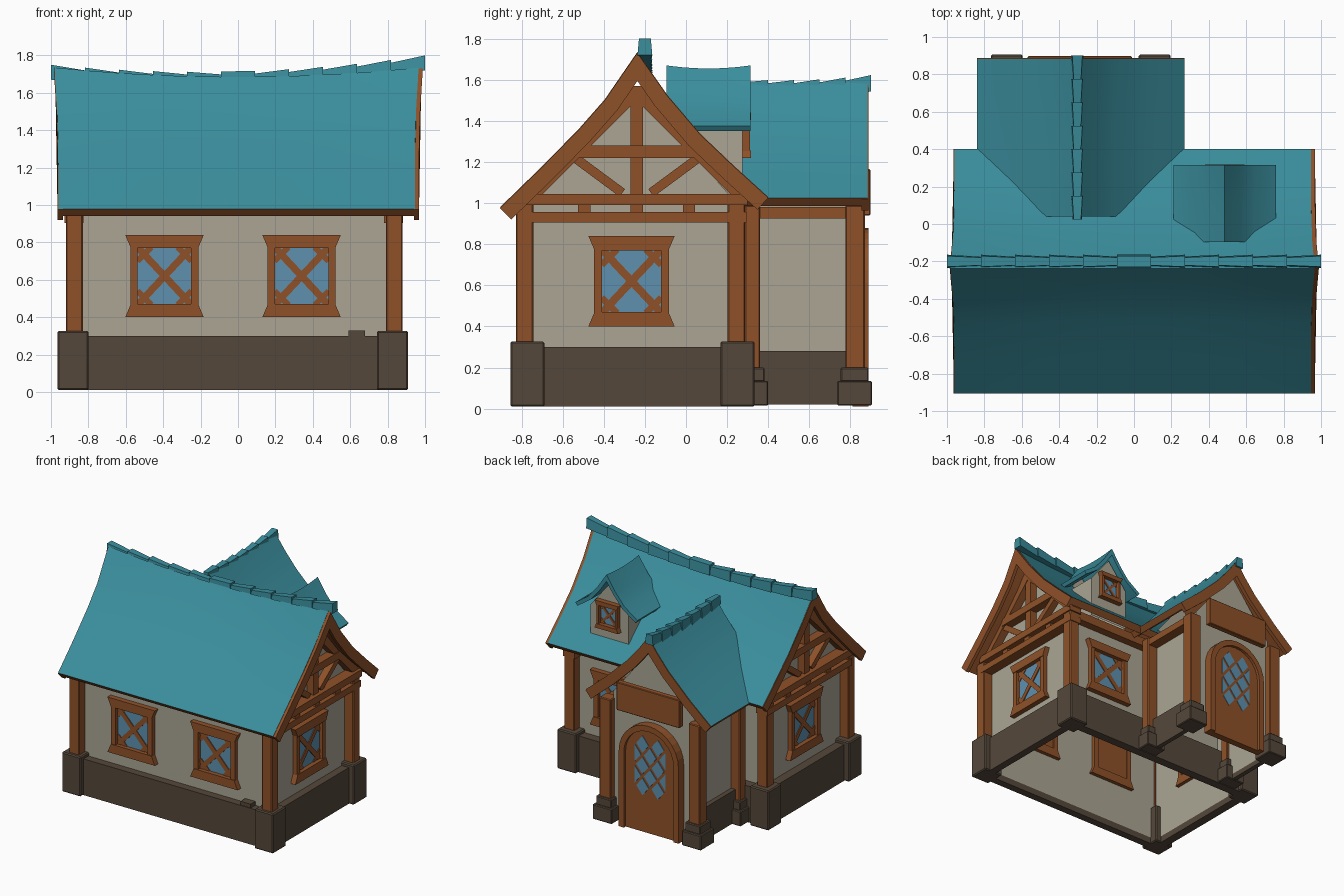
import bpy, bmesh
from math import radians, sin, cos, pi
from mathutils import Matrix, Vector

old = bpy.data.objects.get("Cube")
if old:
    bpy.data.objects.remove(old, do_unlink=True)


def material(name, rgb):
    m = bpy.data.materials.new(name)
    m.use_nodes = True
    m.diffuse_color = (*rgb, 1)
    m.node_tree.nodes["Principled BSDF"].inputs["Base Color"].default_value = (*rgb, 1)
    return m


TEAL = material("teal_roof", (.043, .272, .338))
CREAM = material("cream_plaster", (.405, .375, .295))
WOOD = material("brown_wood", (.275, .083, .022))
STONE = material("dark_stone", (.09, .064, .043))
GLASS = material("blue_glass", (.112, .28, .425))


def finish(name, bm, mats, bevel=0, smooth=False):
    bmesh.ops.recalc_face_normals(bm, faces=bm.faces)
    mesh = bpy.data.meshes.new(name)
    bm.to_mesh(mesh)
    bm.free()
    for m in mats:
        mesh.materials.append(m)
    ob = bpy.data.objects.new(name, mesh)
    bpy.context.collection.objects.link(ob)
    if bevel:
        mod = ob.modifiers.new("bevel", "BEVEL")
        mod.width, mod.segments = bevel, 1
    if smooth:
        bpy.ops.object.select_all(action="DESELECT")
        ob.select_set(True)
        bpy.context.view_layer.objects.active = ob
        bpy.ops.object.shade_smooth_by_angle(angle=radians(30))


def frame(x, y, z, deg):
    """Wall frame: u runs along the wall, v up, depth outward (front at 0 degrees)."""
    return Matrix.Translation((x, y, z)) @ Matrix.Rotation(radians(deg), 4, "Z")


def prism(bm, fr, pts, d0, d1, mat=0):
    a, b = ([bm.verts.new(fr @ Vector((u, -d, v))) for u, v in pts] for d in (d0, d1))
    faces = [bm.faces.new(a), bm.faces.new(b[::-1])]
    for i in range(len(pts)):
        j = (i + 1) % len(pts)
        faces.append(bm.faces.new((a[i], b[i], b[j], a[j])))
    for f in faces:
        f.material_index = mat


def rect(u0, u1, v0, v1):
    return [(u0, v0), (u1, v0), (u1, v1), (u0, v1)]


def bar(p, q, w):
    p, q = Vector(p), Vector(q)
    n = (q - p).orthogonal().normalized() * w / 2
    return [tuple(c) for c in (p + n, q + n, q - n, p - n)]


WORLD = frame(0, 0, 0, 0)


def boxes(name, mat, items, bevel=0):
    bm = bmesh.new()
    for x0, x1, y0, y1, z0, z1 in items:
        prism(bm, WORLD, rect(x0, x1, z0, z1), -y0, -y1)
    finish(name, bm, [mat], bevel)


def shell(name, fr, half, base, eave, peak, d0, d1):
    """Gabled plaster walls, open underneath and towards the roof."""
    bm = bmesh.new()
    prism(bm, fr, [(-half, base), (half, base), (half, eave), (0, peak), (-half, eave)], d0, d1)
    bm.normal_update()
    flat = [f for f in bm.faces if abs(f.normal.z) > .1]
    bmesh.ops.delete(bm, geom=flat, context="FACES")
    finish(name, bm, [CREAM])


def inset_profile(prof, thick):
    """Underside of a profile, offset square to its slopes."""
    pts = [Vector(p) for p in prof]
    normals = [Vector((q.y - p.y, p.x - q.x)).normalized() for p, q in zip(pts, pts[1:])]
    under = []
    for p, m, n in zip(pts, normals[:1] + normals, normals + normals[-1:]):
        mid = (m + n).normalized()
        under.append(tuple(p + mid * thick / mid.dot(m)))
    return under


def roof(name, axis, prof, a0, a1, thick, mats, sag=0, flare=0, steps=1):
    """Curved gable profile swept along an axis, sagging mid-ridge."""
    bm = bmesh.new()
    low, top = min(z for _, z in prof), max(z for _, z in prof)
    loop = prof + inset_profile(prof, thick)[::-1]
    rings = []
    for k in range(steps + 1):
        s = k / steps
        ring = []
        for o, z in loop:
            h = max(0, (z - low) / (top - low))
            a = (a0 + (a1 - a0) * s) * (1 + flare * h ** 3)
            zz = z - sag * (1 - (2 * s - 1) ** 2) * h * h
            ring.append(bm.verts.new((a, o, zz) if axis == "x" else (o, a, zz)))
        rings.append(ring)
    for r, t in zip(rings, rings[1:]):
        for i in range(len(loop)):
            j = (i + 1) % len(loop)
            f = bm.faces.new((r[i], r[j], t[j], t[i]))
            f.material_index = 0 if i < len(prof) - 1 else 1
    for ring in (rings[0], rings[-1]):
        bm.faces.new(ring).material_index = 1
    finish(name, bm, mats, smooth=True)


def mirrored(centre, half):
    """Full profile from eave-to-ridge half points."""
    return [(centre - o, z) for o, z in half] + [(centre + o, z) for o, z in half[-2::-1]]


def ridge(name, axis, centre, a0, a1, n, height, wide):
    """Row of tapered ridge tiles following a height curve."""
    bm = bmesh.new()
    step = (a1 - a0) / n
    for k in range(n):
        ends = []
        for s, w, lift in ((0, wide, .03), (1, wide * .72, .015)):
            a = a0 + (k + s) * step
            if a > (a0 + a1) / 2 and axis == "x":
                w, lift = wide * (.72 + .28 * s), .015 + .015 * s
            z = height(a)
            quad = [(-w, z - .05), (w, z - .05), (w * .8, z + lift), (-w * .8, z + lift)]
            ends.append([bm.verts.new((a, centre + o, h) if axis == "x" else (centre + o, a, h))
                         for o, h in quad])
        p, q = ends
        bm.faces.new(p)
        bm.faces.new(q[::-1])
        for i in range(4):
            bm.faces.new((p[i], q[i], q[i - 3], p[i - 3]))
    finish(name, bm, [TEAL])


def window(name, fr, s=1):
    """Flared frame with wooden back, glass and diagonal lattice."""
    bm = bmesh.new()

    def add(pts, d0, d1, mat):
        prism(bm, fr, [(u * s, v * s) for u, v in pts], d0, d1, mat)
    add(rect(-.15, .15, -.16, .16), -.02, -.005, 0)
    add(rect(-.15, .15, -.16, .16), -.004, .006, 1)
    for m in (-1, 1):
        add([(-.21, .22 * m), (.21, .22 * m), (.18, .15 * m), (-.18, .15 * m)], -.03, .042, 0)
        add(rect(.143 * m, .182 * m, -.155, .155), -.03, .036, 0)
        add(bar((-.145, -.155 * m), (.145, .155 * m), .038), 0, .013, 0)
        for n in (-1, 1):
            add(bar((.07 * m, .155 * n), (.145 * m, .08 * n), .032), 0, .012, 0)
    finish(name, bm, [WOOD, GLASS])


# Stone footing: ring walls, corner blocks, porch walls and stepped porch blocks
boxes("stone_base", STONE, [
    (-.92, .865, -.815, -.753, .01, .3), (-.92, .865, .223, .295, .01, .3),
    (-.92, -.848, -.76, .23, .01, .3), (.803, .865, -.76, .23, .01, .3),
    (-.69, -.652, .28, .8, .02, .28), (.072, .11, .28, .8, .02, .28),
    (.59, .68, -.81, -.75, .29, .33)])
boxes("corner_blocks", STONE, [(x, x + .167, y, y + .167, .01, .327)
                               for x in (-.965, .743) for y in (-.855, .167)], .008)
steps = []
for x in (-.68, .11):
    for r, z0, z1 in ((.085, .015, .135), (.068, .13, .2)):
        steps.append((x - r, x + r, .82 - r, .82 + r, z0, z1))
        steps.append((x - r, x + r, .25, .315 + r, z0, z1))
boxes("porch_blocks", STONE, steps, .006)

# Plaster bodies
shell("house_walls", frame(0, -.265, 0, 90), .485, .06, 1.03, 1.58, -.845, .8)
shell("porch_walls", frame(-.29, 0, 0, 180), .36, .06, 1.04, 1.49, .22, .82)
shell("dormer_walls", frame(.485, 0, 0, 180), .17, 1.04, 1.37, 1.58, -.05, .275)

# Timber posts and beams
boxes("corner_posts", WOOD, [(x, x + .09, y, y + .085, .3, 1.0)
                             for x in (-.92, .79) for y in (-.828, .203)], .006)
boxes("porch_posts", WOOD, [(x - .05, x + .05, y, y + w, .18, .99)
                            for x in (-.68, .11) for y, w in ((.775, .095), (.285, .075))], .006)
boxes("porch_beams", WOOD, [(x - .04, x + .04, .29, .865, .925, .98) for x in (-.68, .11)])
boxes("wall_plates", WOOD, [(-.9, .87, y, y + .07, .95, 1.02) for y in (-.815, .215)])

# Gable timber framing at both ends
for name, x, deg in (("left_gable_timber", .8, 90), ("right_gable_timber", -.845, -90)):
    fr = frame(x, -.24, 0, deg)
    bm = bmesh.new()
    prism(bm, fr, rect(-.535, .535, .905, .957), -.02, .083)
    prism(bm, fr, rect(-.54, .54, .99, 1.045), -.02, .09)
    prism(bm, fr, rect(-.3, .3, 1.22, 1.28), -.02, .07)
    prism(bm, fr, rect(-.03, .03, 1.04, 1.57), -.02, .06)
    for u in (-.255, 0, .255):
        prism(bm, fr, rect(u - .03, u + .03, .95, 1.0), -.02, .075)
    for m in (-1, 1):
        prism(bm, fr, bar((.3 * m, 1.22), (.07 * m, 1.05), .045), -.02, .055)
        prism(bm, fr, bar((.53 * m, 1.02), (0, 1.55), .07), -.02, .065)
    finish(name, bm, [WOOD])

# Main roof with barge boards and ridge tiles
main = [(-.905, .98), (-.72, 1.16), (-.527, 1.355), (-.395, 1.505), (-.237, 1.735),
        (-.09, 1.525), (.07, 1.337), (.235, 1.18), (.4, 1.03)]
board = [(o, z - .004) for o, z in main]
roof("main_roof", "x", main, -.96, .945, .055, [TEAL, WOOD], .05, .022, 12)
roof("left_barge_board", "x", board, .94, .967, .078, [WOOD, WOOD], 0, .022)
roof("right_barge_board", "x", board, -.964, -.935, .078, [WOOD, WOOD], 0, .022)
ridge("main_ridge_tiles", "x", -.2, -1, 1, 11, lambda a: 1.685 + .06 * a * a + .025 * a, .036)

# Porch roof
gable = mirrored(-.285, [(.555, 1.025), (.37, 1.182), (.18, 1.365), (.08, 1.485), (0, 1.595)])
roof("porch_roof", "y", gable, .04, .883, .05, [TEAL, WOOD], .01, 0, 6)
roof("porch_barge_board", "y", [(o, z - .004) for o, z in gable], .855, .887, .075, [WOOD, WOOD])
ridge("porch_ridge_tiles", "y", -.303, .9, .025, 7,
      lambda a: 1.568 + .025 * ((a - .46) / .44) ** 2, .034)

# Dormer roof
roof("dormer_roof", "y", mirrored(.485, [(.275, 1.375), (.16, 1.455), (.08, 1.55), (0, 1.67)]),
     -.095, .315, .03, [TEAL, TEAL], .015, 0, 6)

# Windows
window("front_window_right", frame(-.393, -.75, .62, 0))
window("front_window_left", frame(.34, -.75, .62, 0))
window("left_window", frame(.8, -.265, .62, 90))
window("right_window", frame(-.845, -.265, .62, -90))
window("back_window", frame(.46, .22, .62, 180))
window("dormer_window", frame(.485, .275, 1.33, 180), .5)

# Arched door with frame, diamond panes and a blank board above
door = frame(-.29, .82, 0, 180)


def arch(r, spring=.615, n=14):
    curve = [(r * cos(pi * i / n), spring + r * sin(pi * i / n)) for i in range(n + 1)]
    return [(r, .01)] + curve + [(-r, .01)]


bm = bmesh.new()
prism(bm, door, arch(.265) + arch(.22)[::-1], -.01, .068)
prism(bm, door, arch(.225), -.01, .045)
for row in range(-2, 3):
    for c in (-1, 1) if row % 2 == 0 else (-2, 0, 2):
        u, v = c * .068, .54 + row * .085
        pts = [(u, v - .068), (u + .055, v), (u, v + .068), (u - .055, v)]
        if abs(c) == 2:
            pts = [(u, v - .068), (u - c * .0275, v), (u, v + .068)]
        prism(bm, door, pts, .04, .049, 1)
finish("arched_door", bm, [WOOD, GLASS])
boxes("door_board", WOOD, [(-.57, -.01, .85, .897, .94, 1.165)], .005)
